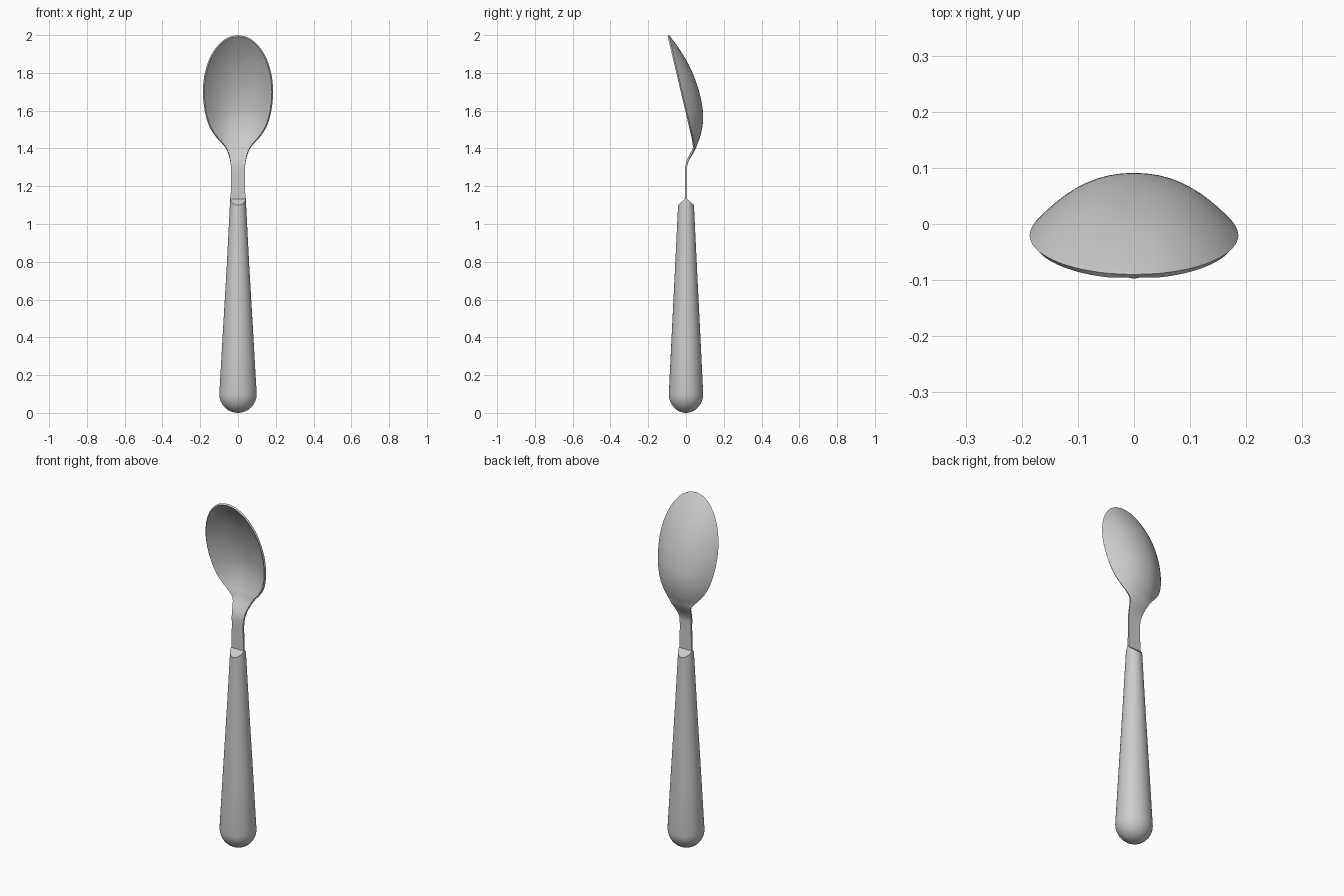
import bpy, bmesh
from math import sin, cos, pi, radians

if "Cube" in bpy.data.objects:
    bpy.data.objects.remove(bpy.data.objects["Cube"])


def finish(bm, name, angle):
    bmesh.ops.remove_doubles(bm, verts=bm.verts, dist=1e-5)
    bmesh.ops.recalc_face_normals(bm, faces=bm.faces)
    mesh = bpy.data.meshes.new(name)
    bm.to_mesh(mesh)
    bm.free()
    ob = bpy.data.objects.new(name, mesh)
    bpy.context.collection.objects.link(ob)
    bpy.ops.object.select_all(action='DESELECT')
    ob.select_set(True)
    bpy.context.view_layer.objects.active = ob
    bpy.ops.object.shade_smooth_by_angle(angle=radians(angle))
    return ob


def catmull(rows, steps):
    out = []
    last = len(rows) - 1
    for i in range(last):
        p = [rows[max(0, min(last, i + k))] for k in (-1, 0, 1, 2)]
        for s in range(steps):
            t = s / steps
            out.append([0.5 * (2*b + (c - a)*t + (2*a - 5*b + 4*c - d)*t*t
                               + (3*b - a - 3*c + d)*t**3)
                        for a, b, c, d in zip(*p)])
    return out + [list(rows[-1])]


# Handle: tapered oval with domed butt and wedge-shaped top
N = 48
bm = bmesh.new()
profile = [(0.1 - 0.1 * cos(a * pi / 16), 0.099 * sin(a * pi / 16),
            0.091 * sin(a * pi / 16)) for a in range(1, 9)]
profile += [(0.43, 0.08, 0.075), (0.77, 0.06, 0.058), (1.1, 0.041, 0.042)]
rings = []
for k, (z, rx, ry) in enumerate(profile):
    top = 0.038 if k == len(profile) - 1 else 0
    rings.append([bm.verts.new((rx * cos(2*pi*i/N), ry * sin(2*pi*i/N),
                                z + top * (1 - abs(sin(2*pi*i/N)))))
                  for i in range(N)])
for a, b in zip(rings, rings[1:]):
    for i in range(N):
        j = (i + 1) % N
        bm.faces.new((a[i], a[j], b[j], b[i]))
butt = bm.verts.new((0, 0, 0))
for i in range(N):
    bm.faces.new((butt, rings[0][(i + 1) % N], rings[0][i]))
bm.faces.new(rings[-1][:N//2 + 1])
bm.faces.new(rings[-1][N//2:] + [rings[-1][0]])
finish(bm, "handle", 30)

# Bowl and neck: rows of height, half width, rim y, back y
backs = (-0.09, -0.082, -0.059, -0.026, 0.011, 0.044, 0.07)
rows = []
for k, back in enumerate(backs):
    t = k * pi / 12
    z = 1.7 + 0.3 * cos(t)
    rows.append((z, 0.186 * sin(t), -0.09 + (2 - z) * 0.232, back))
rows += [(1.63, 0.181, -0.004, 0.085), (1.57, 0.17, 0.01, 0.091),
         (1.51, 0.149, 0.024, 0.086), (1.46, 0.116, 0.036, 0.074),
         (1.43, 0.088, 0.042, 0.063), (1.40, 0.064, 0.045, 0.052),
         (1.37, 0.051, 0.031, 0.036), (1.34, 0.043, 0.016, 0.018),
         (1.31, 0.038, 0.007, 0.007), (1.27, 0.036, 0.005, 0.005),
         (1.20, 0.037, 0.005, 0.005), (1.12, 0.04, 0.005, 0.005)]
M = 24
bm = bmesh.new()
grid = []
for z, w, rim, back in catmull(rows, 3):
    us = [sin(pi / 2 * (2 * i / M - 1)) for i in range(M + 1)]
    grid.append([bm.verts.new((w * u, rim + (back - rim) * (1 - abs(u)**2.2), z))
                 for u in us])
for a, b in zip(grid, grid[1:]):
    for i in range(M):
        bm.faces.new((a[i], a[i + 1], b[i + 1], b[i]))
bmesh.ops.remove_doubles(bm, verts=bm.verts, dist=1e-5)
bmesh.ops.recalc_face_normals(bm, faces=bm.faces)
if sum(f.normal.y * f.calc_area() for f in bm.faces) < 0:
    bmesh.ops.reverse_faces(bm, faces=bm.faces)
mesh = bpy.data.meshes.new("bowl_and_neck")
bm.to_mesh(mesh)
bm.free()
bowl = bpy.data.objects.new("bowl_and_neck", mesh)
bpy.context.collection.objects.link(bowl)
solid = bowl.modifiers.new("thickness", 'SOLIDIFY')
solid.thickness = 0.01
solid.offset = -1
bpy.ops.object.select_all(action='DESELECT')
bowl.select_set(True)
bpy.context.view_layer.objects.active = bowl
bpy.ops.object.modifier_apply(modifier="thickness")
bpy.ops.object.shade_smooth_by_angle(angle=radians(40))
